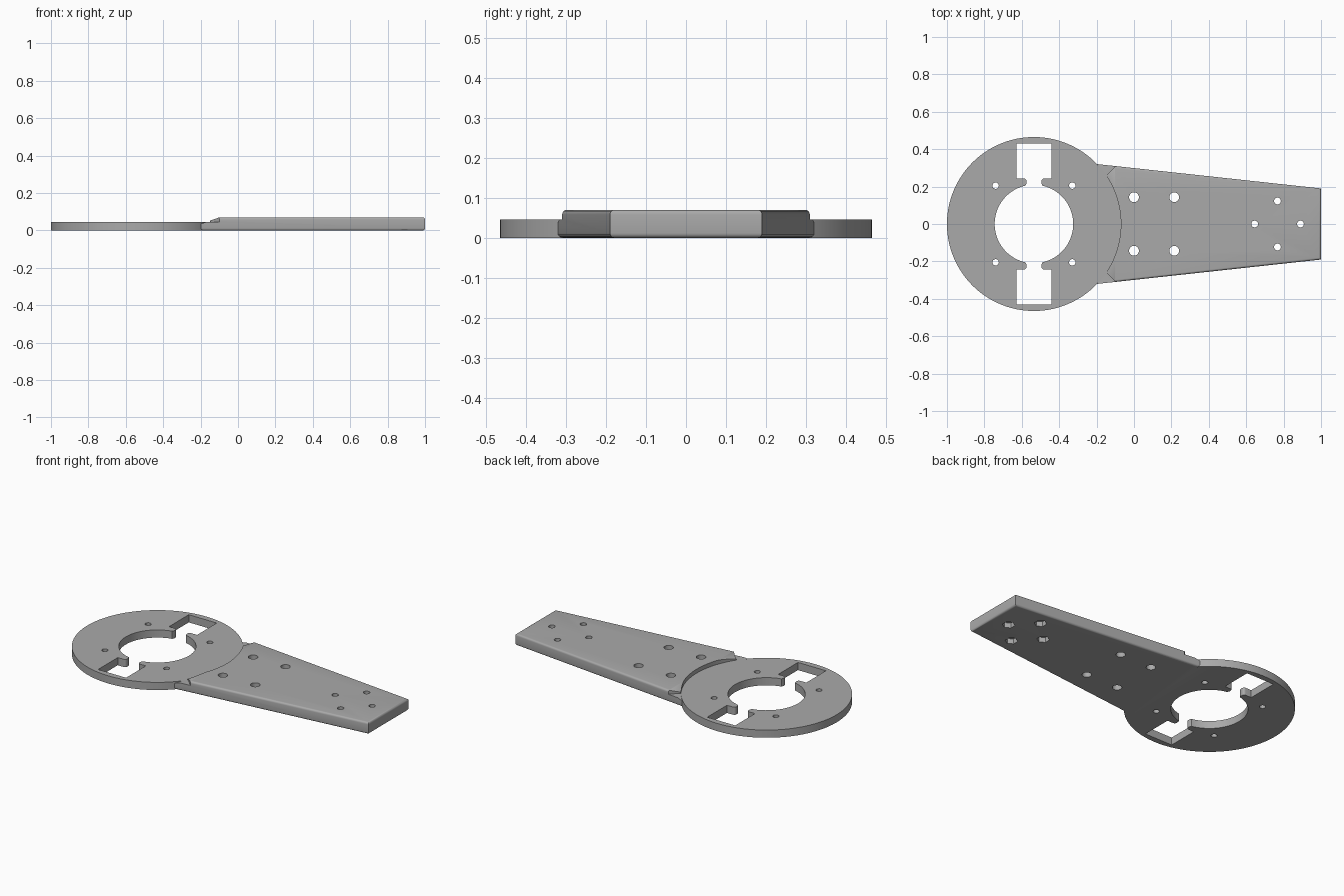
import bpy, bmesh, math

if "Cube" in bpy.data.objects:
    bpy.data.objects.remove(bpy.data.objects["Cube"])

grey = bpy.data.materials.new("plain grey")
grey.use_nodes = True
grey.diffuse_color = (0.4, 0.4, 0.4, 1)
grey.node_tree.nodes["Principled BSDF"].inputs["Base Color"].default_value = (0.4, 0.4, 0.4, 1)

DISC_X, DISC_R, DISC_H, ARM_H = -0.535, 0.465, 0.046, 0.07


def prism(name, outline, z0, z1, bevel_rule=None, width=0.012):
    """Extrude an outline in z, then round the edges picked by the rule."""
    bm = bmesh.new()
    face = bm.faces.new([bm.verts.new((x, y, z0)) for x, y in outline])
    side = bmesh.ops.extrude_face_region(bm, geom=[face])["geom"]
    for v in side:
        if isinstance(v, bmesh.types.BMVert):
            v.co.z = z1
    bmesh.ops.recalc_face_normals(bm, faces=bm.faces)
    if bevel_rule:
        edges = [e for e in bm.edges if bevel_rule(*[v.co for v in e.verts])]
        bmesh.ops.bevel(bm, geom=edges, offset=width, segments=4, profile=0.5, affect='EDGES')
    mesh = bpy.data.meshes.new(name)
    bm.to_mesh(mesh)
    bm.free()
    mesh.materials.append(grey)
    obj = bpy.data.objects.new(name, mesh)
    bpy.context.collection.objects.link(obj)
    return obj


def ring(x, y, r, n, turn=0):
    return [(x + r * math.cos(turn + math.tau * i / n),
             y + r * math.sin(turn + math.tau * i / n)) for i in range(n)]


def boolean(target, tool, operation='DIFFERENCE'):
    """Apply a boolean and discard the tool."""
    mod = target.modifiers.new("boolean", 'BOOLEAN')
    mod.operation, mod.object, mod.solver = operation, tool, 'EXACT'
    bpy.context.view_layer.objects.active = target
    bpy.ops.object.modifier_apply(modifier=mod.name)
    bpy.data.objects.remove(tool)


# Tapered arm with rounded long and end edges
arm = prism("arm", [(-0.25, -0.326), (1, -0.19), (1, 0.19), (-0.25, 0.326)], 0, ARM_H,
            lambda a, b: abs(a.z - b.z) < 0.001 and max(a.x, b.x) > 0)

# Step down to the disc: curved shoulder with clipped corners
boolean(arm, prism("step_cutter", ring(DISC_X, 0, DISC_R, 160), DISC_H, 0.2))
for s in (-1, 1):
    corner = [(-0.3, 0.262), (-0.147, 0.262), (-0.057, 0.352), (-0.3, 0.4)]
    boolean(arm, prism("corner_cutter", [(x, s * y) for x, y in corner], DISC_H, 0.2))

# Ramp on the leading part of the shoulder
ramp = prism("ramp_cutter", [(-0.3, 0.01), (-0.1, ARM_H), (-0.1, 0.2), (-0.3, 0.2)], -0.5, 0.5)
for v in ramp.data.vertices:
    x, y, z = v.co
    if x < -0.2 and y < 0.1:
        y = 0.0
    v.co = (x, -z, y)
boolean(arm, ramp)

# Round mounting disc joined to the arm
plate = prism("mounting_plate", ring(DISC_X, 0, DISC_R, 160), 0, DISC_H)
boolean(plate, arm, 'UNION')

# Central opening
boolean(plate, prism("bore_cutter", ring(DISC_X, 0, 0.21, 96), -0.1, 0.2))

# T-shaped slots either side of the opening, with rounded tabs
half = [(0.052, 0.19), (0.04, 0.217), (0.04, 0.243), (0.093, 0.243), (0.093, 0.43)]
tee = half + [(-x, y) for x, y in reversed(half)]
for s in (-1, 1):
    boolean(plate, prism("slot_cutter", [(DISC_X + x, s * y) for x, y in tee], -0.1, 0.2,
                         lambda a, b: abs(a.z - b.z) > 0.1 and abs(abs(a.y) - 0.243) < 0.001
                         and abs(a.x - DISC_X) < 0.05, 0.014))

# Screw holes in the disc and arm
disc_holes = [(DISC_X + sx * 0.205, sy * 0.205, 0.017) for sx in (-1, 1) for sy in (-1, 1)]
arm_holes = [(x, s * 0.143, 0.026) for x in (0, 0.215) for s in (-1, 1)]
end_holes = [(0.645, 0, 0.018), (0.89, 0, 0.018), (0.767, 0.123, 0.018), (0.767, -0.123, 0.018)]
for x, y, r in disc_holes + arm_holes + end_holes:
    boolean(plate, prism("hole_cutter", ring(x, y, r, 32), -0.1, 0.2))

# Hexagonal nut pockets under the end holes
for x, y, r in end_holes:
    boolean(plate, prism("nut_cutter", ring(x, y, 0.035, 6, math.pi / 6), -0.1, 0.03))

bpy.ops.object.select_all(action='DESELECT')
plate.select_set(True)
bpy.context.view_layer.objects.active = plate
bpy.ops.object.shade_smooth_by_angle(angle=math.radians(30))
